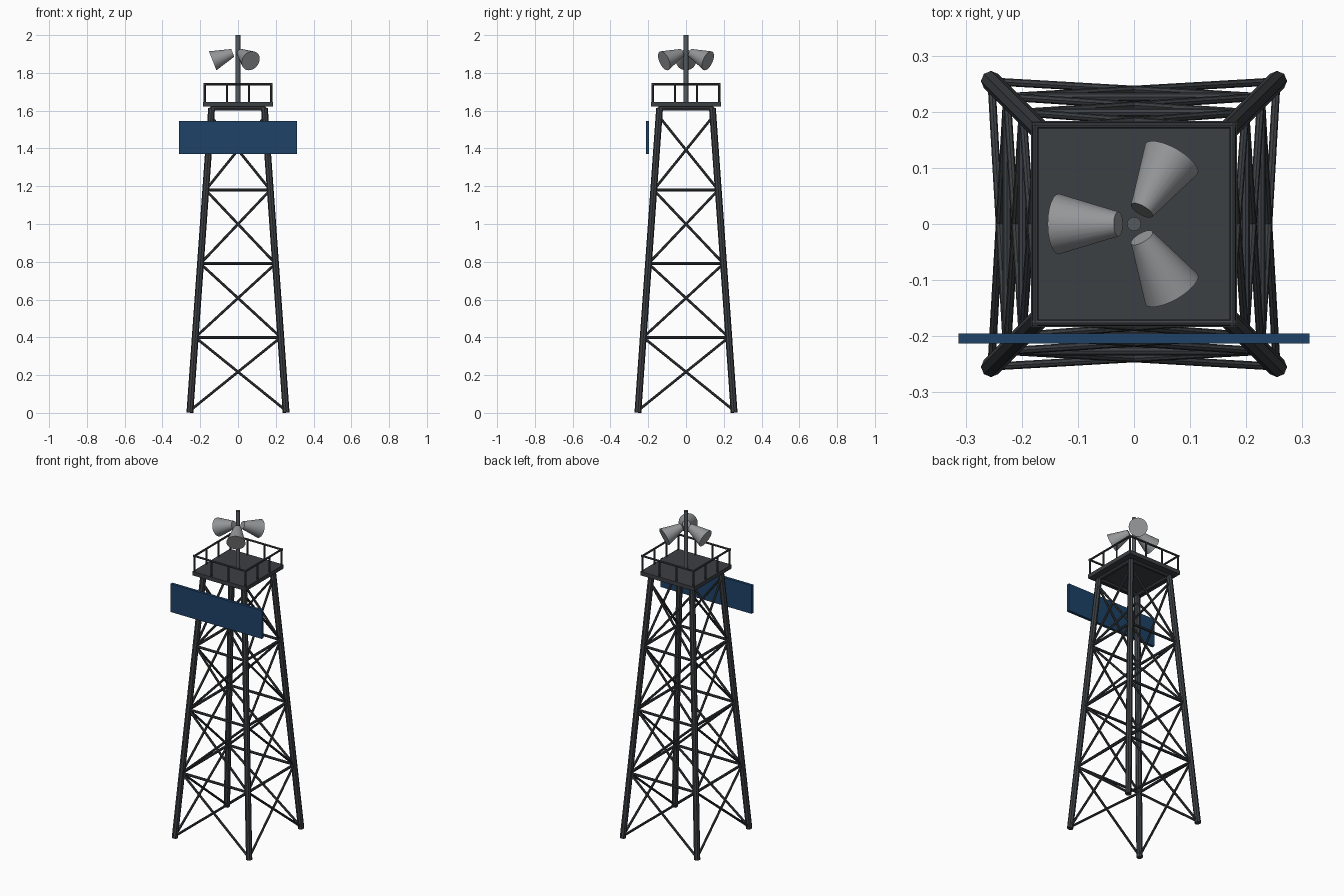
import bpy, bmesh, math
from mathutils import Vector, Matrix

if "Cube" in bpy.data.objects:
    bpy.data.objects.remove(bpy.data.objects["Cube"])


def material(name, rgb):
    m = bpy.data.materials.new(name)
    m.diffuse_color = (*rgb, 1)
    m.use_nodes = True
    m.node_tree.nodes["Principled BSDF"].inputs["Base Color"].default_value = m.diffuse_color
    return m


STEEL = material("dark_steel", (0.045, 0.05, 0.056))
HORN = material("horn_grey", (0.3, 0.31, 0.32))
BLUE = material("sign_blue", (0.013, 0.055, 0.14))


def finish(name, bm, mat, smooth=False):
    mesh = bpy.data.meshes.new(name)
    bm.to_mesh(mesh)
    bm.free()
    obj = bpy.data.objects.new(name, mesh)
    bpy.context.collection.objects.link(obj)
    mesh.materials.append(mat)
    if smooth:
        bpy.ops.object.select_all(action='DESELECT')
        bpy.context.view_layer.objects.active = obj
        obj.select_set(True)
        bpy.ops.object.shade_smooth_by_angle(angle=math.radians(40))
    return obj


def strut(bm, a, b, r1, r2=None, sides=8):
    """Capped cylinder or cone from point a to point b."""
    a, b = Vector(a), Vector(b)
    d = b - a
    mat = Matrix.Translation((a + b) / 2) @ d.to_track_quat('Z', 'Y').to_matrix().to_4x4()
    bmesh.ops.create_cone(bm, cap_ends=True, segments=sides, radius1=r1,
                          radius2=r1 if r2 is None else r2, depth=d.length, matrix=mat)


def box(name, lo, hi, mat):
    lo, hi = Vector(lo), Vector(hi)
    bm = bmesh.new()
    bmesh.ops.create_cube(bm, size=1, matrix=Matrix.Translation((lo + hi) / 2)
                          @ Matrix.Diagonal((*(hi - lo), 1)))
    return finish(name, bm, mat)


CORNERS = [(-1, -1), (1, -1), (1, 1), (-1, 1)]
SIDES = [(CORNERS[i], CORNERS[(i + 1) % 4]) for i in range(4)]
TOP = 1.612


def leg_point(c, z):
    h = 0.255 + (0.14 - 0.255) * z / TOP
    return Vector((c[0] * h, c[1] * h, z))


# Four tapering legs
for c, n in zip(CORNERS, ("front_left", "front_right", "back_right", "back_left")):
    bm = bmesh.new()
    strut(bm, leg_point(c, 0.002), leg_point(c, TOP), 0.018)
    finish(n + "_leg", bm, STEEL)

# Cross braces and horizontal struts on each face
levels = [0.012, 0.40, 0.79, 1.18, 1.57]
cross, rungs, ring = bmesh.new(), bmesh.new(), bmesh.new()
for a, b in SIDES:
    for z0, z1 in zip(levels, levels[1:]):
        strut(cross, leg_point(a, z0), leg_point(b, z1), 0.007)
        strut(cross, leg_point(b, z0), leg_point(a, z1), 0.007)
    for z in levels[1:-1]:
        strut(rungs, leg_point(a, z), leg_point(b, z), 0.008)
    strut(ring, leg_point(a, TOP), leg_point(b, TOP), 0.011)
finish("cross_braces", cross, STEEL)
finish("horizontal_struts", rungs, STEEL)
finish("top_ring", ring, STEEL)

# Platform deck
box("platform", (-0.184, -0.184, 1.621), (0.184, 0.184, 1.645), STEEL)

# Railing with three bays per side
rail = bmesh.new()
R = 0.176
for a, b in SIDES:
    p, q = Vector((a[0] * R, a[1] * R, 1.74)), Vector((b[0] * R, b[1] * R, 1.74))
    along = (q - p).normalized() * 0.006
    strut(rail, p - along, q + along, 0.006)
    for i in range(3):
        t = p.lerp(q, i / 3)
        strut(rail, (t.x, t.y, 1.64), t, 0.0055)
finish("railing", rail, STEEL)

# Mast
bm = bmesh.new()
strut(bm, (0, 0, 1.64), (0, 0, 2.0), 0.0125, sides=16)
finish("mast", bm, material("mast_steel", (0.09, 0.1, 0.11)), True)

# Three horn speakers tilted down around the mast
for i, deg in enumerate((180, 60, -60)):
    c, s = math.cos(math.radians(deg)), math.sin(math.radians(deg))
    bm = bmesh.new()
    strut(bm, (0.028 * c, 0.028 * s, 1.906), (0.134 * c, 0.134 * s, 1.864),
          0.022, 0.054, sides=24)
    finish(f"horn_speaker_{i + 1}", bm, HORN, True)

# Blue sign board on the front
box("sign_board", (-0.313, -0.213, 1.37), (0.313, -0.195, 1.545), BLUE)
